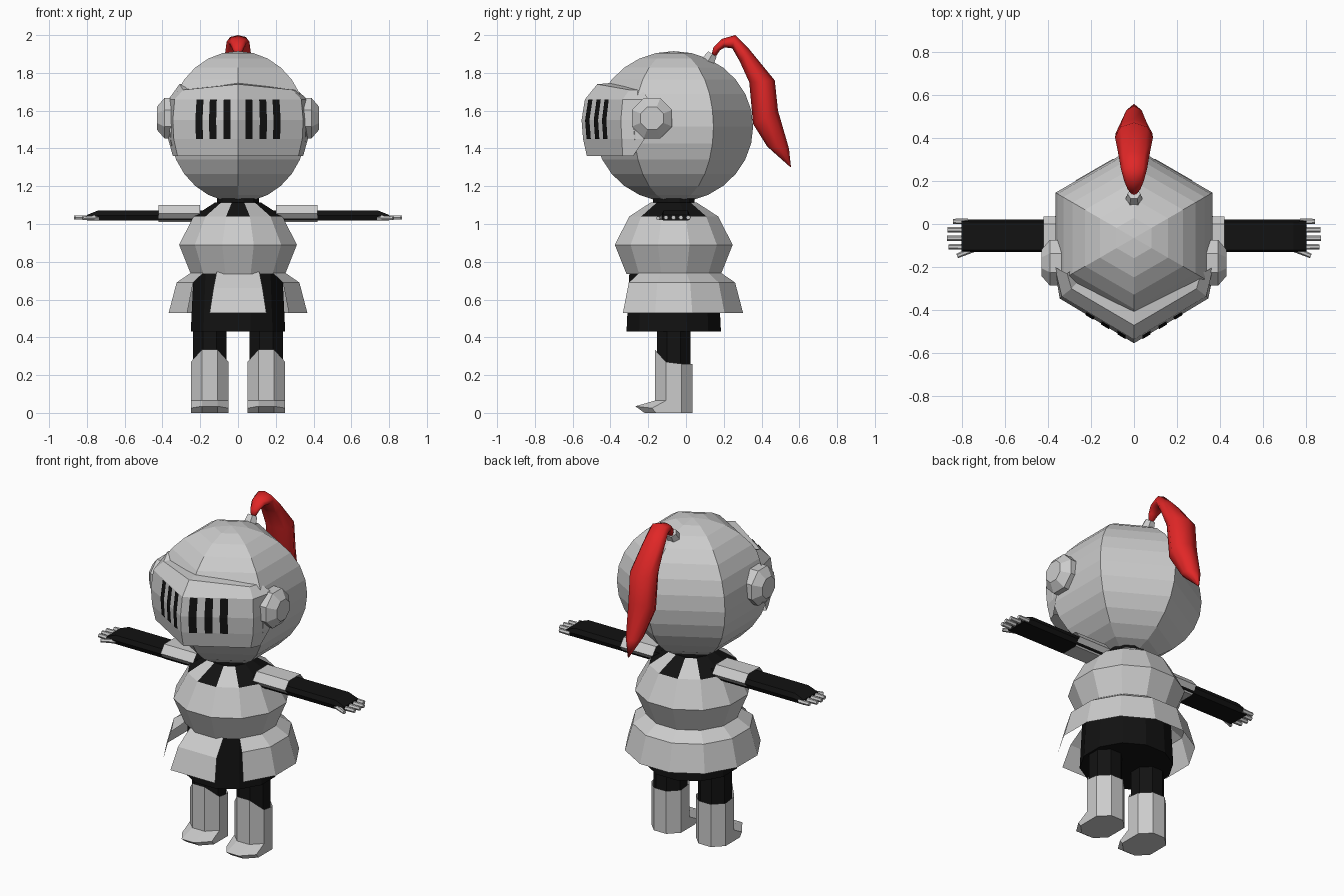
import bpy, bmesh
from math import sin, cos, pi, radians, asin, sqrt
from mathutils import Vector

if "Cube" in bpy.data.objects:
    bpy.data.objects.remove(bpy.data.objects["Cube"])

def material(name, col):
    m = bpy.data.materials.new(name)
    m.diffuse_color = col
    m.use_nodes = True
    m.node_tree.nodes["Principled BSDF"].inputs["Base Color"].default_value = m.diffuse_color
    return m

BLACK = material("black_cloth", (0.006, 0.006, 0.006, 1))
RED = material("red_feather", (0.75, 0.02, 0.02, 1))
CY = -0.065                      # body axis in y

def loft(name, rings, mat=None, closed=True, caps=(True, True), skip=None, smooth=False):
    """Skin equal-length rings of points into one mesh."""
    bm = bmesh.new()
    vs = [[bm.verts.new(p) for p in r] for r in rings]
    n = len(rings[0])
    for j in range(len(rings) - 1):
        for i in range(n if closed else n - 1):
            if skip and skip(i):
                continue
            k = (i + 1) % n
            bm.faces.new((vs[j][i], vs[j][k], vs[j + 1][k], vs[j + 1][i]))
    if closed and caps[0]:
        bm.faces.new(vs[0][::-1])
    if closed and caps[1]:
        bm.faces.new(vs[-1])
    loose = [v for v in bm.verts if not v.link_faces]
    bmesh.ops.delete(bm, geom=loose, context='VERTS')
    bmesh.ops.recalc_face_normals(bm, faces=bm.faces)
    me = bpy.data.meshes.new(name)
    bm.to_mesh(me)
    bm.free()
    if mat:
        me.materials.append(mat)
    if smooth:
        me.polygons.foreach_set("use_smooth", [True] * len(me.polygons))
    ob = bpy.data.objects.new(name, me)
    bpy.context.collection.objects.link(ob)
    return ob

def ring(r, z, n=12, start=15, x=0, y=CY):
    """Level ring of n points; angle 0 faces the front, r is the flat-to-centre size."""
    r = r / cos(pi / n)
    return [(x + r * sin(radians(start) + 2 * pi * i / n),
             y - r * cos(radians(start) + 2 * pi * i / n), z) for i in range(n)]

def tube(name, a, b, ra, rb, n=6, mat=None, turn=0, caps=(True, True)):
    """Straight tapered rod between two points."""
    a, b = Vector(a), Vector(b)
    q = (b - a).to_track_quat('Z', 'Y')
    def circ(c, r):
        return [c + q @ Vector((r * cos(2 * pi * i / n + turn), r * sin(2 * pi * i / n + turn), 0))
                for i in range(n)]
    return loft(name, [circ(a, ra), circ(b, rb)], mat, caps=caps)

# Helmet: six-sided globe
V = 14
loft("helmet", [ring(max(0.4205 * sin(pi * j / V), 0.001) * cos(pi / 6),
                     1.515 - 0.4 * cos(pi * j / V), 6, 0) for j in range(V + 1)])

# Visor: z, tip y, side x, side y, back x, back y
rows = [(1.75, -0.36, 0.22, -0.22, 0.25, -0.18),
        (1.74, -0.47, 0.29, -0.30, 0.31, -0.23),
        (1.66, -0.535, 0.335, -0.335, 0.368, -0.20),
        (1.55, -0.553, 0.345, -0.345, 0.372, -0.18),
        (1.45, -0.545, 0.34, -0.34, 0.37, -0.22),
        (1.36, -0.525, 0.32, -0.335, 0.345, -0.28),
        (1.36, -0.40, 0.25, -0.25, 0.28, -0.22)]
loft("visor", [[(-bx, by, z), (-sx, sy, z - (0.03 if j < 2 else 0)), (0, ty, z),
                (sx, sy, z - (0.03 if j < 2 else 0)), (bx, by, z - (0.03 if j < 2 else 0))]
               for j, (z, ty, sx, sy, bx, by) in enumerate(rows)], closed=False)

# Eye slits follow the visor surface
for s in (-1, 1):
    for t in (0.17, 0.39, 0.60):
        strip = []
        for z, ty, sx, sy, _, _ in rows[2:5]:
            strip.append([(s * sx * u, ty + (sy - ty) * u - 0.005, z) for u in (t - 0.055, t + 0.055)])
        loft("eye_slit", strip, BLACK, closed=False)

# Visor pivots
for s in (-1, 1):
    def octo(x, r):
        return [(s * x, -0.18 + r * cos(pi / 8 + pi * i / 4), 1.56 + r * sin(pi / 8 + pi * i / 4))
                for i in range(8)]
    loft("visor_pivot", [octo(0.33, 0.115), octo(0.39, 0.115), octo(0.43, 0.065)])

# Plume and its socket: outer (y, z), inner (y, z), half width
tube("plume_socket", (0, 0.115, 1.86), (0, 0.14, 1.90), 0.04, 0.03)
plume = [(0.135, 1.895, 0.16, 1.89, 0.015), (0.145, 1.935, 0.18, 1.92, 0.03),
         (0.19, 1.98, 0.205, 1.935, 0.045), (0.26, 2.0, 0.245, 1.93, 0.06),
         (0.335, 1.925, 0.285, 1.86, 0.07), (0.47, 1.76, 0.335, 1.75, 0.088),
         (0.487, 1.6, 0.355, 1.53, 0.085), (0.545, 1.4, 0.43, 1.41, 0.05),
         (0.556, 1.30, 0.548, 1.305, 0.004)]
secs = []
for oy, oz, iy, iz, w in plume:
    c = Vector((0, (oy + iy) / 2, (oz + iz) / 2))
    h = Vector((0, (oy - iy) / 2, (oz - iz) / 2))
    secs.append([c + h * cos(pi * i / 4) + Vector((w * sin(pi * i / 4), 0, 0)) for i in range(8)])
loft("plume", secs, RED, smooth=True)

# Neck and breastplate
loft("neck", [ring(0.11, 1.08), ring(0.11, 1.16)], BLACK)
loft("breastplate", [ring(0.25, 0.735), ring(0.312, 0.89), ring(0.235, 1.04)])

# Shoulder yoke: black cloth with four grey straps
collar = [ring(0.235, 1.04), ring(0.12, 1.115)]
straps = (0, 4, 6, 10)
loft("shoulder_cloth", collar, BLACK, caps=(False, True), skip=lambda i: i in straps)
loft("shoulder_straps", collar, caps=(False, False), skip=lambda i: i not in straps)

# Skirt: side and back plates, 30 degree panels, open at the front
prof = [(0.245, 0.745), (0.325, 0.69), (0.367, 0.53)]
loft("skirt_plates", [ring(r, z) for r, z in prof], caps=(False, False),
     skip=lambda i: i in (0, 10, 11))
loft("front_plate", [[(-w, y, z), (w, y, z)] for w, y, z in
                     ((0.113, -0.30, 0.745), (0.13, -0.39, 0.66), (0.15, -0.435, 0.53))], closed=False)

# Cloth tunic
loft("tunic", [ring(0.25, 0.43), ring(0.235, 0.74)], BLACK)

for s in (-1, 1):
    # Leg and boot with raised front and pointed toe
    x = s * 0.15
    loft("leg", [ring(0.088, 0.2, 8, 22.5, x), ring(0.088, 0.45, 8, 22.5, x)], BLACK)
    cuff, ankle, sole, rim = [], [], [], []
    for px, py, _ in ring(0.1, 0, 8, 22.5, x):
        d = py - CY
        front, mid = d < -0.08, -0.08 < d < 0
        cuff.append((px, py, 0.335 if front else 0.27 if mid else 0.26))
        ankle.append((px, py, 0.065))
        rim.append((px, -0.268 if front else -0.18 if mid else py, 0.035 if front else 0.025))
        sole.append((px, -0.22 if front else -0.16 if mid else py, 0))
    loft("boot", [sole, rim, ankle, cuff], caps=(True, False))

    # Arm with tapered hand, flattened six-sided section: x, half y, z low, z high
    def section(ax, hy, lo, hi, f=0.6):
        m = (lo + hi) / 2
        c = -0.055
        return [(s * ax, c + k * hy, z) for k, z in
                ((-1, m), (-f, hi), (f, hi), (1, m), (f, lo), (-f, lo))]
    loft("arm", [section(0.1, 0.076, 1.018, 1.072, 0.85), section(0.74, 0.076, 1.018, 1.072, 0.85),
                 section(0.80, 0.074, 1.018, 1.048, 0.9)], BLACK)
    loft("arm_guard", [section(0.2, 0.09, 1.01, 1.10), section(0.42, 0.09, 1.01, 1.10)],
         caps=(False, False))

    # Fingers and thumb
    for fy, tip in ((0.012, 0.84), (-0.027, 0.865), (-0.066, 0.868), (-0.106, 0.86)):
        tube("finger", (s * 0.77, fy, 1.034), (s * tip, fy, 1.034), 0.014, 0.012)
    tube("thumb", (s * 0.74, -0.115, 1.034), (s * 0.82, -0.148, 1.03), 0.014, 0.011)
